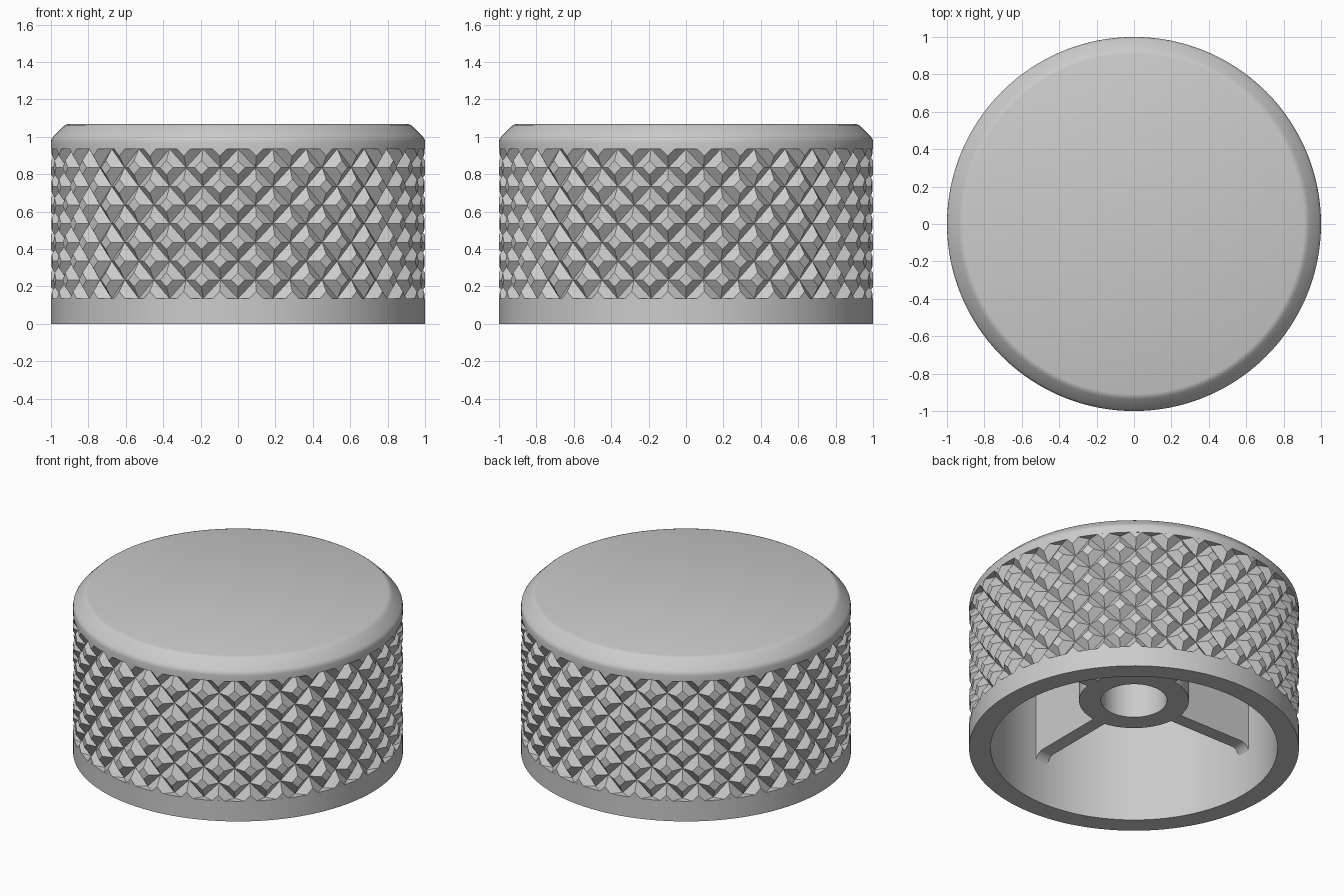
import bpy, bmesh, math
from mathutils import Matrix, Vector

cube = bpy.data.objects.get("Cube")
if cube:
    bpy.data.objects.remove(cube, do_unlink=True)

grey = bpy.data.materials.new("plain grey")
grey.use_nodes = True
colour = (0.6, 0.6, 0.6, 1)
grey.diffuse_color = colour
grey.node_tree.nodes["Principled BSDF"].inputs["Base Color"].default_value = colour

KNURL_BOTTOM, KNURL_TOP = 0.135, 0.935
CEILING, HUB_BOTTOM = 0.93, 0.333


def finish(bm, name, smooth=False):
    bmesh.ops.remove_doubles(bm, verts=bm.verts, dist=1e-5)
    mesh = bpy.data.meshes.new(name)
    bm.to_mesh(mesh)
    bm.free()
    mesh.materials.append(grey)
    obj = bpy.data.objects.new(name, mesh)
    bpy.context.collection.objects.link(obj)
    if smooth:
        bpy.ops.object.select_all(action='DESELECT')
        obj.select_set(True)
        bpy.context.view_layer.objects.active = obj
        bpy.ops.object.shade_smooth_by_angle(angle=math.radians(32))
    return obj


def polar(r, angle, z):
    return Vector((r * math.cos(angle), r * math.sin(angle), z))


def lathe(name, profile, segments=128):
    """Turn a radius/height profile about the z axis."""
    bm = bmesh.new()
    step = math.tau / segments
    rings = [[bm.verts.new(polar(r, s * step, z)) for s in range(segments)]
             for r, z in profile]
    for a, b in zip(rings, rings[1:]):
        for s in range(segments):
            n = (s + 1) % segments
            bm.faces.new((a[s], a[n], b[n], b[s]))
    return finish(bm, name, smooth=True)


# Hollow shell: ceiling, inner wall, bottom rim and plain lower band
lathe("shell", [(0, CEILING), (0.87, CEILING), (0.87, 0), (1, 0),
                (1, KNURL_BOTTOM), (0.945, KNURL_BOTTOM)])

# Cap with a softened chamfer
lathe("cap", [(0.945, KNURL_TOP), (1, KNURL_TOP), (1, 0.975), (0.997, 0.989),
              (0.988, 1.002), (0.938, 1.052), (0.925, 1.062), (0.91, 1.067),
              (0, 1.067)])

# Central hub with its shaft bore
lathe("hub", [(0.2, CEILING), (0.2, HUB_BOTTOM),
              (0.333, HUB_BOTTOM), (0.333, CEILING)])


# Knurled grip: crossing V grooves leave small diamond lands
def knurl(columns=64, rows=8, land=0.38, depth=0.045):
    bm = bmesh.new()
    height = (KNURL_TOP - KNURL_BOTTOM) / rows
    dirs = [(1, 0), (0, 1), (-1, 0), (0, -1)]
    for i in range(columns):
        for k in range(rows + 1):
            if (i + k) % 2 == 0:
                continue

            def point(d, scale, r):
                return bm.verts.new(polar(r, (i + d[0] * scale) * math.tau / columns,
                                          KNURL_BOTTOM + (k + d[1] * scale) * height))

            inside = [0 <= k + d[1] <= rows for d in dirs]
            bm.faces.new([point(d, land, 1) for d, ok in zip(dirs, inside) if ok])
            for q in range(4):
                n = (q + 1) % 4
                if inside[q] and inside[n]:
                    a, b = dirs[q], dirs[n]
                    bm.faces.new((point(a, land, 1), point(a, 1, 1 - depth),
                                  point(b, 1, 1 - depth), point(b, land, 1)))
    return finish(bm, "knurled_grip")


knurl()


# Four ribs from hub to wall, flared where they meet the wall
def rib(name, angle, half_width=0.045):
    bm = bmesh.new()
    outline = [(0.325, HUB_BOTTOM), (0.82, HUB_BOTTOM), (0.845, HUB_BOTTOM - 0.01),
               (0.862, HUB_BOTTOM - 0.03), (0.875, HUB_BOTTOM - 0.055),
               (0.875, CEILING), (0.325, CEILING)]
    face = bm.faces.new([bm.verts.new((x, -half_width, z)) for x, z in outline])
    side = bmesh.ops.extrude_face_region(bm, geom=[face])["geom"]
    bmesh.ops.translate(bm, vec=(0, 2 * half_width, 0),
                        verts=[g for g in side if isinstance(g, bmesh.types.BMVert)])
    bmesh.ops.recalc_face_normals(bm, faces=bm.faces)
    bmesh.ops.rotate(bm, verts=bm.verts, matrix=Matrix.Rotation(angle, 3, 'Z'))
    finish(bm, name, smooth=True)


for index, side_name in enumerate(("left", "back", "right", "front")):
    rib(side_name + "_rib", index * math.pi / 2)
